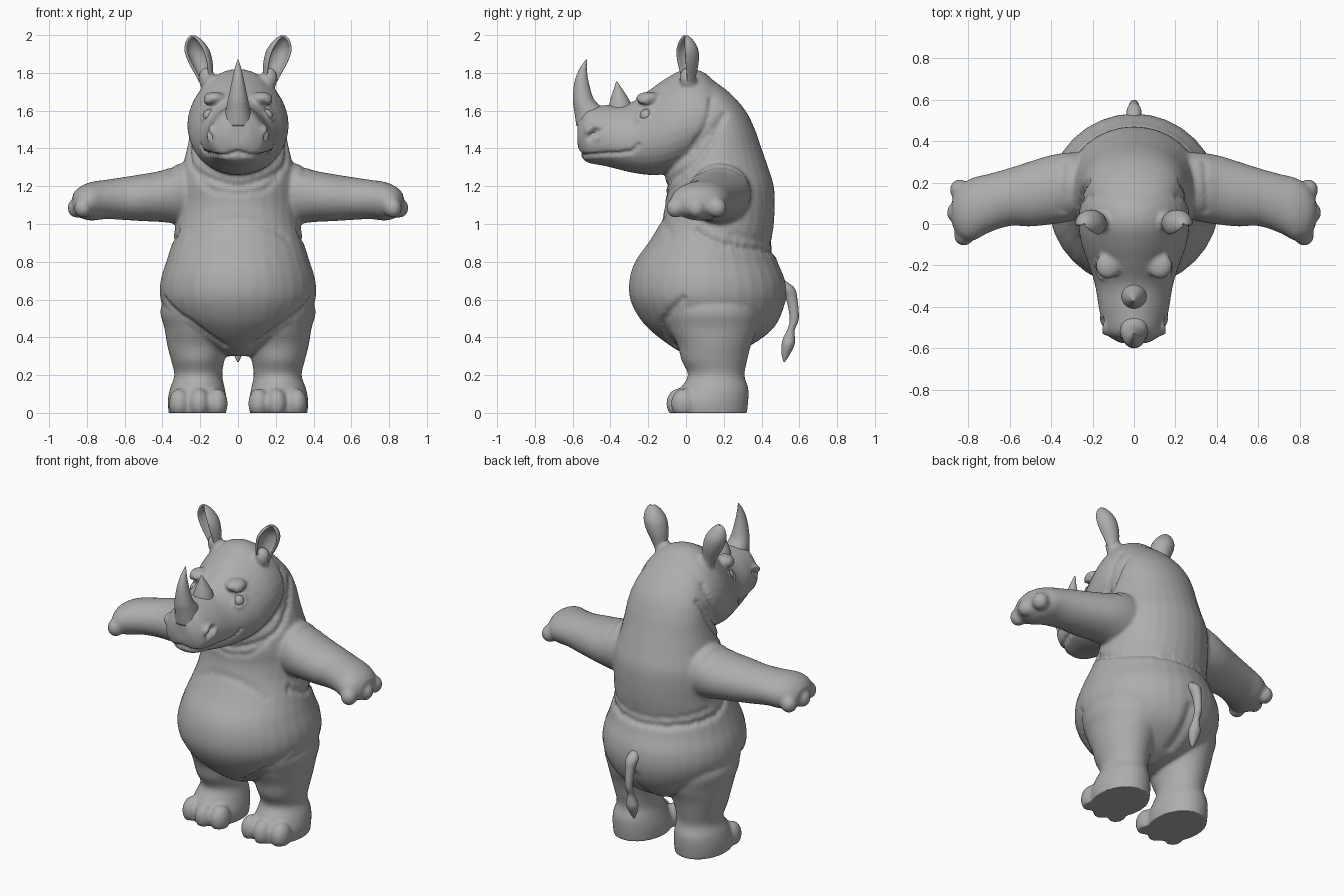
import bpy, bmesh, math
from mathutils import Vector, Matrix, kdtree

default = bpy.data.objects.get("Cube")
if default:
    bpy.data.objects.remove(default, do_unlink=True)

# One grey hide for everything
hide = bpy.data.materials.new("grey_hide")
hide.use_nodes = True
hide.diffuse_color = (0.42, 0.42, 0.42, 1)
hide.node_tree.nodes["Principled BSDF"].inputs["Base Color"].default_value = hide.diffuse_color


def smooth_path(points, steps):
    """Catmull-Rom interpolation of points with any number of components."""
    pts = [Vector(p) for p in points]
    out = []
    for i in range(len(pts) - 1):
        p0, p1, p2 = pts[max(i - 1, 0)], pts[i], pts[i + 1]
        p3 = pts[min(i + 2, len(pts) - 1)]
        for k in range(steps):
            t = k / steps
            out.append(p1 + (p2 - p0) * (t / 2)
                       + (p0 * 2 - p1 * 5 + p2 * 4 - p3) * (t * t / 2)
                       + (p1 * 3 - p0 - p2 * 3 + p3) * (t ** 3 / 2))
    return out + [pts[-1]]


def loft(bm, axis, stations, side=1, egg=0, sides=32):
    """Skin of ellipses along an axis; station = (position, centre a, centre b, radius a, radius b)."""
    i = "XYZ".index(axis)
    a, b = [k for k in range(3) if k != i]
    rings = []
    for pos, ca, cb, ra, rb in smooth_path(stations, 5):
        ring = []
        for n in range(sides):
            ang = math.tau * n / sides
            co = Vector((0, 0, 0))
            co[i] = pos
            co[a] = ca + ra * math.cos(ang) * (1 - egg * math.sin(ang))
            co[b] = cb + rb * math.sin(ang)
            co.x *= side
            ring.append(bm.verts.new(co))
        rings.append(ring)
    for lower, upper in zip(rings, rings[1:]):
        for n in range(sides):
            m = (n + 1) % sides
            bm.faces.new((lower[n], lower[m], upper[m], upper[n]))
    bm.faces.new(rings[0])
    bm.faces.new(rings[-1])


def ball(bm, centre, radii, side=1):
    mat = Matrix.Translation((centre[0] * side, *centre[1:])) @ Matrix.Diagonal((*radii, 1))
    bmesh.ops.create_uvsphere(bm, u_segments=24, v_segments=16, radius=1, matrix=mat)


def finish(name, bm):
    bmesh.ops.recalc_face_normals(bm, faces=bm.faces[:])
    for f in bm.faces:
        f.smooth = True
    mesh = bpy.data.meshes.new(name)
    bm.to_mesh(mesh)
    bm.free()
    mesh.materials.append(hide)
    obj = bpy.data.objects.new(name, mesh)
    bpy.context.collection.objects.link(obj)
    return obj


# Torso and neck: height, front y, back y, half width
torso = [(.30, .02, .2, .05), (.34, -.06, .32, .15), (.42, -.17, .44, .27), (.5, -.245, .5, .36),
         (.6, -.295, .53, .41), (.7, -.3, .525, .41), (.8, -.27, .485, .38), (.9, -.2, .455, .35),
         (1, -.14, .465, .33), (1.1, -.11, .47, .325), (1.2, -.11, .465, .32), (1.3, -.1, .435, .295),
         (1.4, -.05, .4, .27), (1.5, 0, .365, .25), (1.6, 0, .315, .225), (1.7, 0, .225, .17),
         (1.79, 0, .1, .08)]
bm = bmesh.new()
loft(bm, "Z", [(z, 0, (f + k) / 2, w, (k - f) / 2) for z, f, k, w in torso])

# Head: y, chin height, crown height, half width
head = [(-.575, 1.42, 1.54, .06), (-.555, 1.36, 1.58, .1), (-.52, 1.325, 1.62, .14), (-.42, 1.305, 1.63, .165),
        (-.3, 1.275, 1.64, .185), (-.2, 1.26, 1.705, .215), (-.1, 1.265, 1.775, .25),
        (0, 1.3, 1.82, .265), (.1, 1.35, 1.8, .255), (.2, 1.42, 1.7, .22)]
loft(bm, "Y", [(y, 0, (lo + hi) / 2, w, (hi - lo) / 2) for y, lo, hi, w in head], egg=.16)

# Limbs, digits, brows and ear stems, one set per side
arm = [(.15, .2, 1.15, .14, .15), (.3, .18, 1.16, .165, .16), (.4, .165, 1.147, .167, .137),
       (.5, .145, 1.14, .157, .125), (.6, .13, 1.135, .14, .114), (.7, .1, 1.13, .142, .104),
       (.78, .07, 1.12, .152, .102), (.84, .06, 1.115, .125, .08), (.875, .06, 1.11, .07, .05)]
leg = [(-.02, .215, .13, .15, .19), (.06, .215, .13, .157, .2), (.13, .215, .15, .145, .18),
       (.2, .21, .16, .127, .15), (.28, .213, .15, .142, .175), (.36, .21, .15, .165, .195),
       (.45, .2, .145, .19, .235), (.55, .205, .14, .205, .25), (.68, .2, .14, .15, .2)]
for side in (1, -1):
    loft(bm, "X", arm, side)
    loft(bm, "Z", leg, side)
    for x, y in ((.11, -.02), (.205, -.035), (.31, -.01)):
        ball(bm, (x, y, .05), (.056, .07, .08), side)
    for x, y in ((.82, -.055), (.855, .055), (.84, .165)):
        ball(bm, (x, y, 1.085), (.048, .05, .052), side)
    ball(bm, (.125, -.2, 1.665), (.06, .065, .035), side)
    ball(bm, (.165, .01, 1.77), (.045, .045, .06), side)
    ball(bm, (.11, -.49, 1.485), (.05, .055, .05), side)

# Fuse everything into one skin
body = finish("body", bm)
remesh = body.modifiers.new("fuse", "REMESH")
remesh.mode = "VOXEL"
remesh.voxel_size = .0105
relax = body.modifiers.new("relax", "SMOOTH")
relax.factor = .5
relax.iterations = 7
depsgraph = bpy.context.evaluated_depsgraph_get()
skin = bpy.data.meshes.new_from_object(body.evaluated_get(depsgraph))
body.modifiers.clear()
body.data = skin
skin.name = "body"

tree = kdtree.KDTree(len(skin.vertices))
for v in skin.vertices:
    tree.insert(v.co, v.index)
tree.balance()
rest = [v.co.copy() for v in skin.vertices]
normals = [v.normal.copy() for v in skin.vertices]


def crease(points, depth, width):
    """Press a mirrored fold into the skin; a negative depth raises a ridge."""
    near = {}
    for side in (1, -1):
        for p in smooth_path(points, 14):
            spot = tree.find((p.x * side, p.y, p.z))[0]
            for _, index, dist in tree.find_range(spot, width * 3):
                near[index] = min(dist, near.get(index, dist))
    for index, dist in near.items():
        skin.vertices[index].co -= normals[index] * depth * math.exp(-(dist / width) ** 2)


def ring(centre, ry, rz):
    x, y, z = centre
    return [(x, y + ry * math.cos(math.tau * n / 10), z + rz * math.sin(math.tau * n / 10)) for n in range(11)]


# Face details
crease([(0, -.58, 1.375), (.07, -.56, 1.355), (.13, -.5, 1.35), (.17, -.4, 1.36),
        (.2, -.3, 1.375), (.2, -.25, 1.42)], .014, .011)
crease([(.13, -.5, 1.475), (.13, -.475, 1.49)], .035, .017)
crease(ring((.14, -.485, 1.483), .036, .03), -.007, .012)
eye = Vector((.18, -.23, 1.59))
crease([eye, eye + Vector((0, .01, 0))], .012, .03)
crease(ring(eye, .045, .038), -.009, .012)
# Neck, shoulder, waist and thigh folds
crease([(0, -.13, 1.2), (.15, -.09, 1.24), (.26, .03, 1.32), (.27, .13, 1.44), (.22, .2, 1.58)], .013, .018)
crease([(0, -.12, 1.16), (.14, -.1, 1.18), (.24, -.05, 1.26)], .008, .018)
crease([(.25, .04, 1.4), (.25, .1, 1.52), (.2, .13, 1.65)], .01, .016)
crease([(.35, .05, 1.28), (.35, .18, 1.31), (.34, .3, 1.26)], .007, .02)
crease([(0, .46, .85), (.2, .4, .86), (.34, .2, .89), (.33, .05, .96)], .014, .02)
crease([(0, .46, .9), (.2, .42, .91), (.33, .25, .94)], .006, .02)
crease([(0, -.15, 1.03), (.15, -.12, 1.0), (.25, -.08, .93)], .006, .025)
crease([(.39, -.02, .6), (.29, -.14, .46), (.18, -.12, .39), (.08, -.08, .33)], .012, .02)
crease([(0, .5, .55), (0, .42, .42), (0, .33, .35)], .015, .03)
for v in skin.vertices:
    v.co.z = max(v.co.z, 0)
for p in skin.polygons:
    p.use_smooth = True

# Eyeballs set into their sockets
spot, index, _ = tree.find(eye)
for side, label in ((1, "left"), (-1, "right")):
    bm = bmesh.new()
    ball(bm, spot - normals[index] * .02, (.034,) * 3, side)
    finish(label + "_eye", bm)

    # Cupped ear: open arcs along a leaning axis, thickened
    bm = bmesh.new()
    base, tip = Vector((.165, .01, 1.745)), Vector((.24, -.005, 1.995))
    opening = math.atan2(-.9, .4)
    rows = []
    for t, w in smooth_path([(0, .03), (.2, .042), (.45, .058), (.7, .06), (.9, .036), (1, .006)], 4):
        centre = base.lerp(tip, t)
        arc = [opening + math.radians(60 + 240 * n / 16) for n in range(17)]
        rows.append([bm.verts.new(((centre.x + w * math.cos(g)) * side, centre.y + w * math.sin(g), centre.z))
                     for g in arc])
    for lower, upper in zip(rows, rows[1:]):
        for n in range(16):
            bm.faces.new((lower[n], lower[n + 1], upper[n + 1], upper[n]))
    ear = finish(label + "_ear", bm)
    wall = ear.modifiers.new("wall", "SOLIDIFY")
    wall.thickness = .014
    wall.offset = 0
    ear.modifiers.new("round", "SUBSURF").levels = 1

# Horns and tail
extras = {
    "front_horn": [(1.52, 0, -.5, .078, .08), (1.6, 0, -.512, .066, .08), (1.66, 0, -.543, .053, .056),
                   (1.75, 0, -.553, .034, .038), (1.82, 0, -.545, .018, .02), (1.87, 0, -.527, .003, .003)],
    "rear_horn": [(1.59, 0, -.345, .068, .07), (1.65, 0, -.35, .05, .053), (1.7, 0, -.357, .028, .03),
                  (1.755, 0, -.367, .003, .003)],
    "tail": [(.7, 0, .505, .02, .02), (.66, 0, .535, .036, .04), (.6, 0, .56, .027, .03),
             (.5, 0, .573, .023, .024), (.44, 0, .556, .02, .02), (.4, 0, .546, .028, .03),
             (.36, 0, .54, .036, .034), (.31, 0, .528, .022, .022), (.27, 0, .52, .004, .004)]}
for name, stations in extras.items():
    bm = bmesh.new()
    loft(bm, "Z", stations)
    finish(name, bm)
